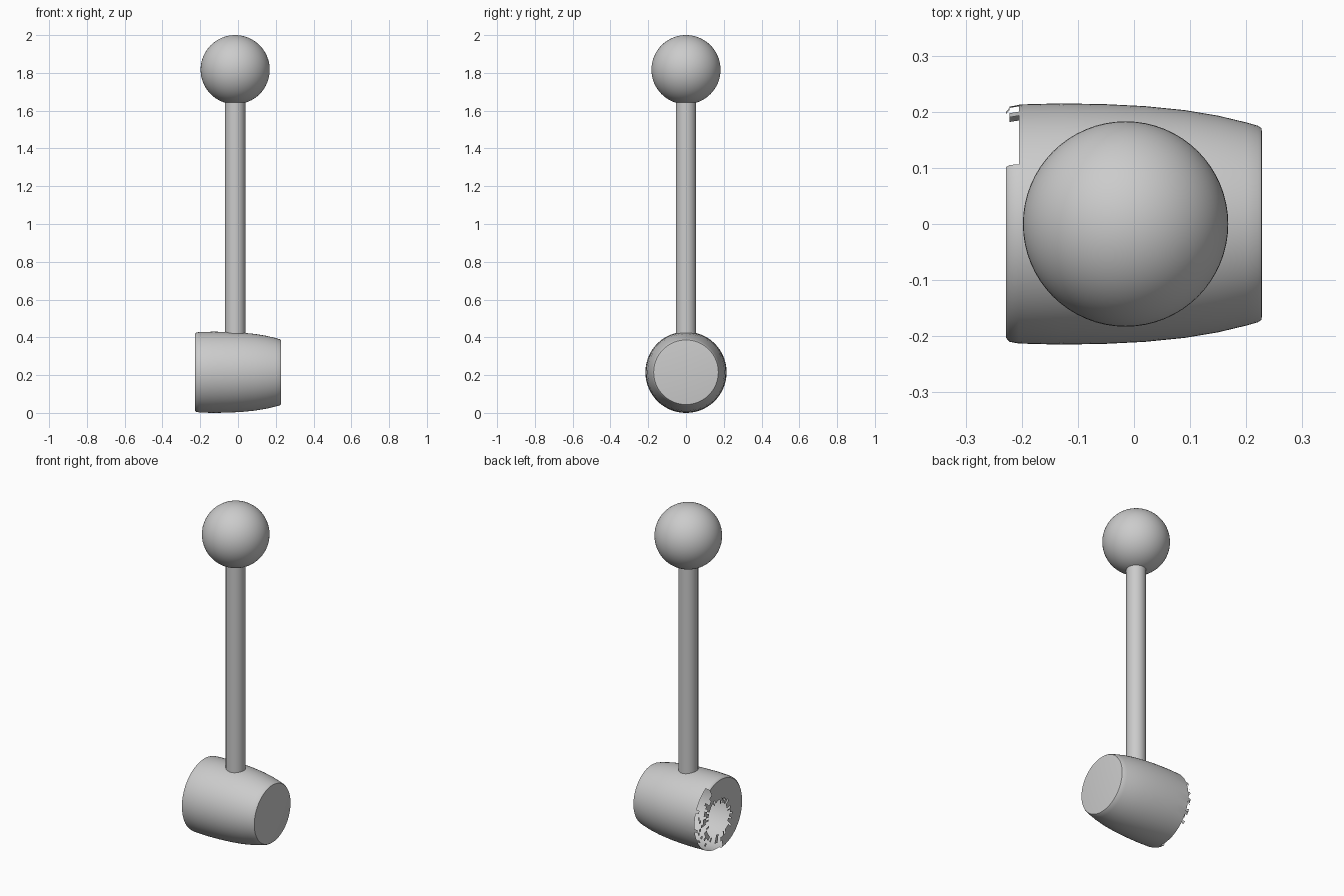
import bpy, bmesh, math, random
from mathutils import Vector

if "Cube" in bpy.data.objects:
    bpy.data.objects.remove(bpy.data.objects["Cube"])
random.seed(4)

mat = bpy.data.materials.new("light grey")
mat.use_nodes = True
GREY = (0.6, 0.6, 0.6, 1)
mat.diffuse_color = GREY
mat.node_tree.nodes["Principled BSDF"].inputs["Base Color"].default_value = GREY

AXIS_X = -0.015
HEAD_Z = 0.215


def finish(obj, name):
    obj.name = name
    obj.data.materials.append(mat)
    bpy.ops.object.select_all(action="DESELECT")
    obj.select_set(True)
    bpy.context.view_layer.objects.active = obj
    bpy.ops.object.shade_smooth_by_angle(angle=math.radians(40))


# Ball grip
bpy.ops.mesh.primitive_uv_sphere_add(segments=64, ring_count=32, radius=0.183,
                                     location=(AXIS_X, 0, 1.817))
finish(bpy.context.object, "ball_grip")

# Handle
bpy.ops.mesh.primitive_cylinder_add(vertices=48, radius=0.054, depth=1.25,
                                    location=(AXIS_X, 0, 1.03))
finish(bpy.context.object, "handle")

# Hollow head: profile (x, radius) spun around the x axis
PROFILE = [(-0.228, 0), (-0.228, 0.03), (-0.228, 0.06), (-0.228, 0.09),
           (-0.228, 0.115), (-0.228, 0.14), (-0.228, 0.165), (-0.228, 0.185),
           (-0.228, 0.203), (-0.222, 0.21), (-0.205, 0.213), (-0.13, 0.215),
           (-0.05, 0.2135), (0.02, 0.21), (0.09, 0.203), (0.15, 0.193),
           (0.2, 0.181), (0.221, 0.175), (0.227, 0.171), (0.228, 0.165), (0.228, 0)]
bm = bmesh.new()
verts = [bm.verts.new((x, r, 0)) for x, r in PROFILE]
edges = [bm.edges.new(pair) for pair in zip(verts, verts[1:])]
bmesh.ops.spin(bm, geom=verts + edges, cent=(0, 0, 0), axis=(1, 0, 0),
               angle=math.tau, steps=72, use_duplicate=False)
bmesh.ops.remove_doubles(bm, verts=bm.verts, dist=0.0004)
bmesh.ops.recalc_face_normals(bm, faces=bm.faces)


# Broken end: ragged opening and chipped rim
def broken(face):
    c = face.calc_center_median()
    if c.x > -0.2:
        return False
    radius = math.hypot(c.y, c.z)
    angle = math.degrees(math.atan2(c.z, c.y))
    opening = (Vector((c.y, c.z)) - Vector((0.025, -0.035))).length
    chip = radius > 0.165 and -95 < angle < 61
    hole = opening < 0.115 + random.uniform(-0.015, 0.015)
    ragged = 0.13 < radius and -80 < angle < 50 and random.random() < 0.4
    tooth = random.random() < 0.12
    return (chip or hole or ragged) and not (tooth and radius > 0.12)


bmesh.ops.delete(bm, geom=[f for f in bm.faces if broken(f)], context="FACES")
mesh = bpy.data.meshes.new("head")
bm.to_mesh(mesh)
bm.free()
head = bpy.data.objects.new("head", mesh)
head.location.z = HEAD_Z
bpy.context.collection.objects.link(head)
finish(head, "head")
